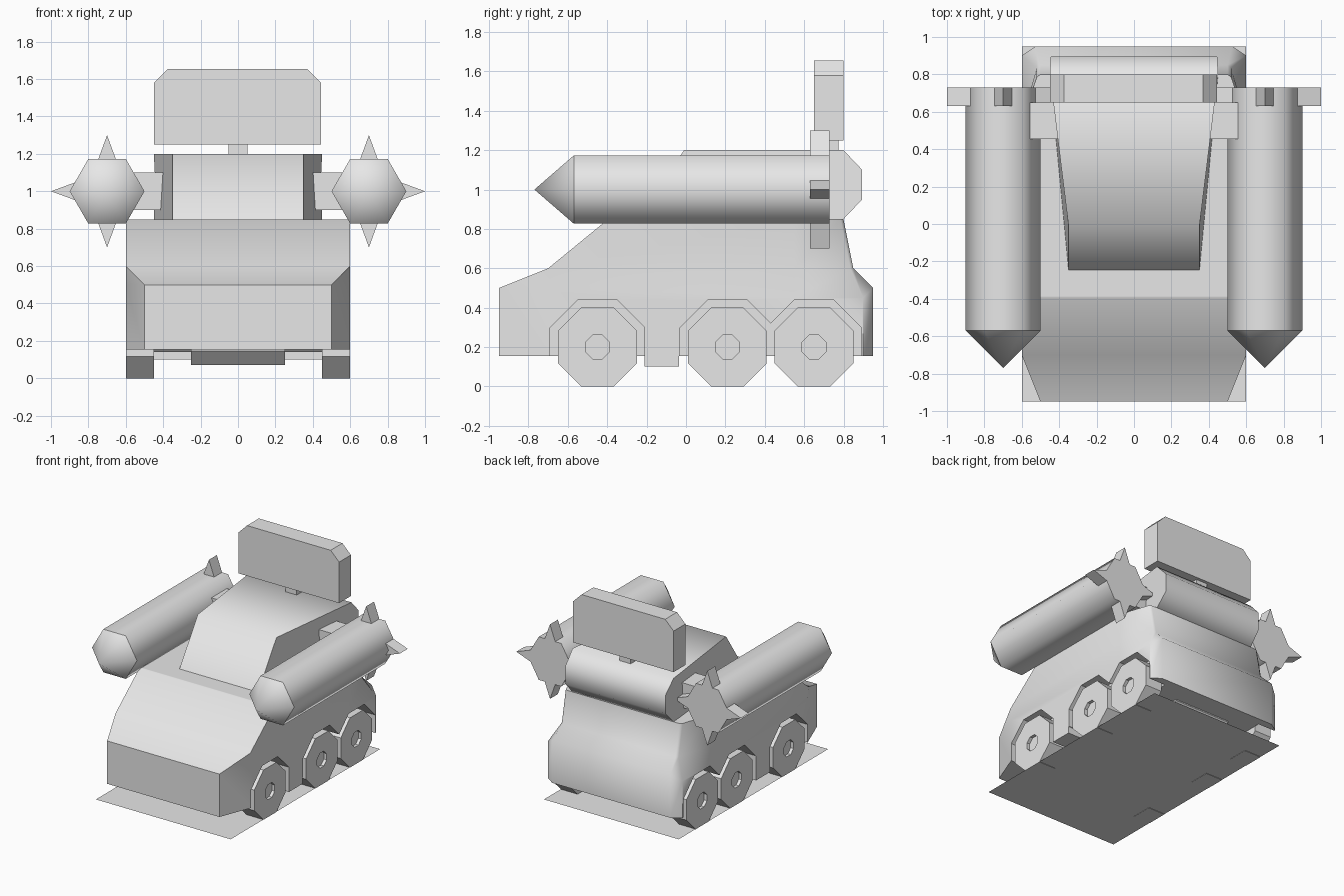
import bpy, bmesh, math

cube = bpy.data.objects.get("Cube")
if cube:
    bpy.data.objects.remove(cube, do_unlink=True)

grey = bpy.data.materials.new("plain_grey")
grey.diffuse_color = (0.8, 0.8, 0.8, 1)
grey.use_nodes = True
grey.node_tree.nodes["Principled BSDF"].inputs["Base Color"].default_value = (0.8, 0.8, 0.8, 1)


def loft(name, rings, smooth=None):
    """Join matching rings of points with quads and cap both ends."""
    bm = bmesh.new()
    vs = [[bm.verts.new(p) for p in r] for r in rings]
    n = len(rings[0])
    for a, b in zip(vs, vs[1:]):
        for i in range(n):
            j = (i + 1) % n
            bm.faces.new((a[i], a[j], b[j], b[i]))
    if len(vs) > 1:
        bm.faces.new(vs[-1])
    bm.faces.new(vs[0])
    bmesh.ops.remove_doubles(bm, verts=bm.verts, dist=0.0005)
    bmesh.ops.recalc_face_normals(bm, faces=bm.faces)
    me = bpy.data.meshes.new(name)
    bm.to_mesh(me)
    bm.free()
    me.materials.append(grey)
    ob = bpy.data.objects.new(name, me)
    bpy.context.collection.objects.link(ob)
    if smooth:
        smooth_by_angle(ob, smooth)
    return ob


def smooth_by_angle(ob, degrees):
    bpy.ops.object.select_all(action='DESELECT')
    ob.select_set(True)
    bpy.context.view_layer.objects.active = ob
    bpy.ops.object.shade_smooth_by_angle(angle=math.radians(degrees))


def box(name, x0, x1, y0, y1, z0, z1):
    return loft(name, [[(x0, y0, z), (x1, y0, z), (x1, y1, z), (x0, y1, z)] for z in (z0, z1)])


def octagon(x, y, z, apothem):
    """Flat-bottomed octagon facing along x."""
    r = apothem / math.cos(math.pi / 8)
    angles = [math.pi / 8 + k * math.pi / 4 for k in range(8)]
    return [(x, y + r * math.cos(a), z + r * math.sin(a)) for a in angles]


def hexagon(cx, y, r):
    return [(cx + r * math.cos(k * math.pi / 3), y, 1 + r * math.sin(k * math.pi / 3)) for k in range(6)]


# Hull, lofted upward from half outlines running front to back
halves = [
    [(.5, -.95, .155), (.6, -.69, .155), (.6, .55, .155), (.6, .9, .155), (.525, .95, .155)],
    [(.5, -.95, .5), (.6, -.69, .5), (.6, .55, .45), (.6, .9, .45), (.525, .95, .5)],
    [(.6, -.70, .6), (.6, -.69, .6), (.6, .55, .6), (.52, .835, .6), (.5, .85, .6)],
    [(.6, -.395, .85), (.6, -.385, .85), (.6, .55, .85), (.52, .785, .85), (.5, .8, .85)],
]
hull = loft("hull", [h + [(-x, y, z) for x, y, z in reversed(h)] for h in halves])

# Wheel arches cut from the hull
wheel_y = (-.45, .21, .65)
bpy.context.view_layer.objects.active = hull
for s in (-1, 1):
    for y in wheel_y:
        cutter = loft("arch_cutter", [octagon(s * x, y, .2, .24) for x in (.45, .7)])
        cutter.hide_render = True
        mod = hull.modifiers.new("arch", 'BOOLEAN')
        mod.operation = 'DIFFERENCE'
        mod.solver = 'EXACT'
        mod.object = cutter
        bpy.context.view_layer.objects.active = hull
        bpy.ops.object.modifier_apply(modifier=mod.name)
        bpy.data.objects.remove(cutter, do_unlink=True)
smooth_by_angle(hull, 42)

# Belly block and base sheet
box("belly_block", -.6, .6, -.21, -.035, .1, .2)
loft("base_sheet", [[(-.6, -.95, .002), (.6, -.95, .002), (.6, .95, .002), (-.6, .95, .002)]])

# Wheels with recessed hubs, axles and differentials
for y in wheel_y:
    loft("axle", [octagon(x, y, .2, .06) for x in (-.5, .5)])
    loft("differential", [octagon(x, y, .2, .13) for x in (-.25, .25)])
    for s, side in ((1, "left"), (-1, "right")):
        steps = ((.45, .2), (.6, .2), (.6, .06), (.575, .06))
        loft(side + "_wheel", [octagon(s * x, y, .2, a) for x, a in steps])

# Turret, narrower at the front
side_profile = [(.35, -.245, .85), (.35, -.01, 1.2), (.45, .8, 1.2),
                (.445, .895, 1.1), (.445, .895, .95), (.45, .8, .85)]
loft("turret", [[(s * x, y, z) for x, y, z in side_profile] for s in (-1, 1)], 62)

# Flat panel on a short post
box("panel_post", -.05, .05, .675, .775, 1.15, 1.3)
outline = [(-.45, 1.25), (.445, 1.25), (.445, 1.58), (.37, 1.655), (-.375, 1.655), (-.45, 1.58)]
loft("panel", [[(x, y, z) for x, z in outline] for y in (.65, .8)])

# Side rockets with arms, nose cones and four spiked fins
for s, side in ((1, "left"), (-1, "right")):
    cx = s * .7
    box(side + "_arm", *sorted((s * .38, s * .555)), .455, .65, .9, 1.1)
    loft(side + "_rocket_tube", [hexagon(cx, y, .2) for y in (-.57, .73)], 62)
    loft(side + "_rocket_nose", [hexagon(cx, -.57, .2), hexagon(cx, -.77, .0001)], 62)
    for k in range(4):
        c, d = math.cos(k * math.pi / 2), math.sin(k * math.pi / 2)
        tri = [(.15, -.055), (.3, 0), (.15, .055)]
        loft(side + "_fin", [[(cx + r * c - w * d, y, 1 + r * d + w * c) for r, w in tri]
                             for y in (.63, .73)])
